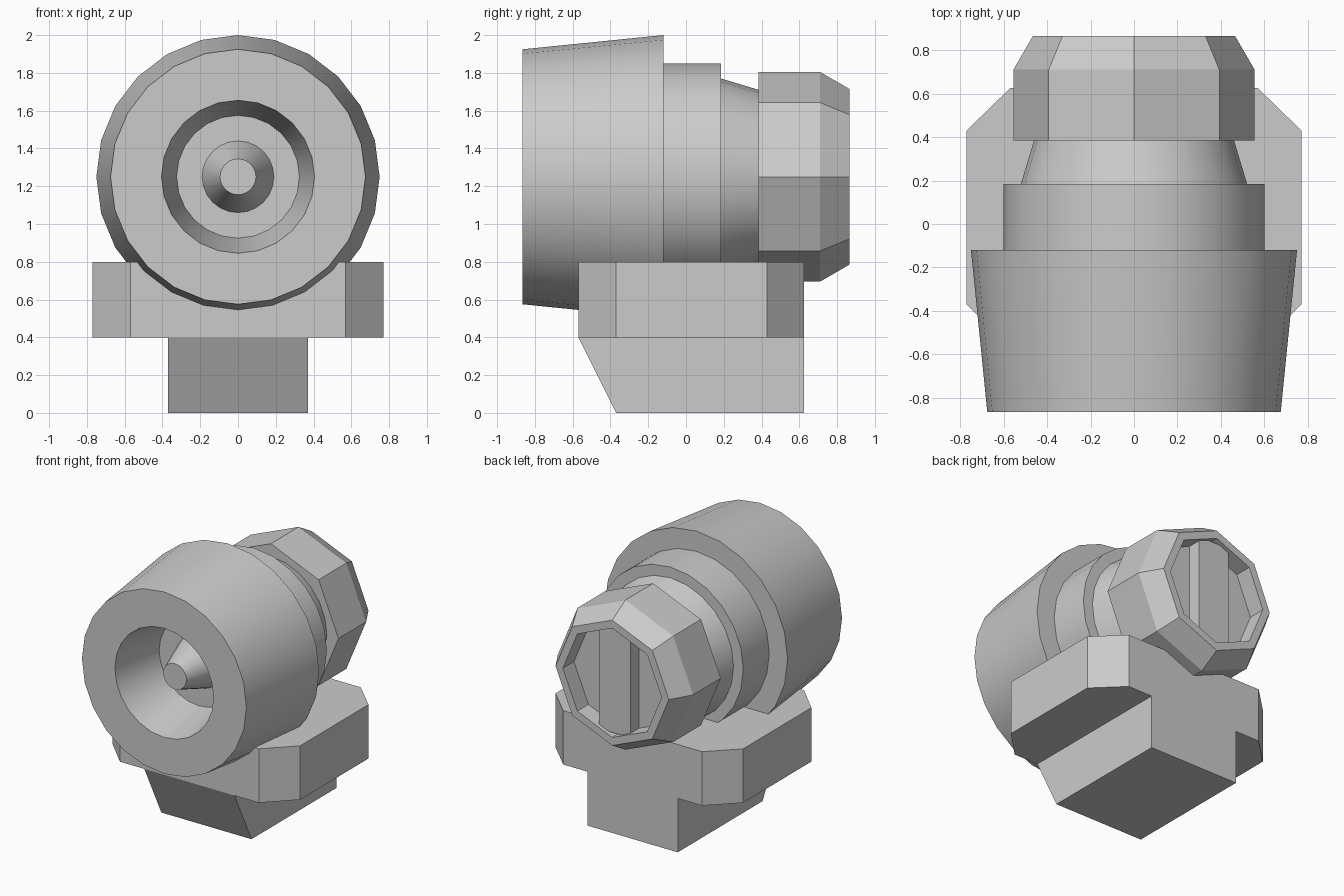
import bpy, bmesh, math
from mathutils import Vector

if "Cube" in bpy.data.objects:
    bpy.data.objects.remove(bpy.data.objects["Cube"])

AXIS_Z = 1.25


def finish(name, bm, smooth=False):
    bmesh.ops.remove_doubles(bm, verts=bm.verts, dist=1e-5)
    bmesh.ops.recalc_face_normals(bm, faces=bm.faces)
    me = bpy.data.meshes.new(name)
    bm.to_mesh(me)
    bm.free()
    ob = bpy.data.objects.new(name, me)
    bpy.context.collection.objects.link(ob)
    if smooth:
        bpy.ops.object.select_all(action='DESELECT')
        bpy.context.view_layer.objects.active = ob
        ob.select_set(True)
        bpy.ops.object.shade_smooth_by_angle(angle=math.radians(30))
    return ob


def lathe(name, profile, sides, smooth=False):
    """Revolve (radius, y) points around the y axis; both ends are capped."""
    bm = bmesh.new()
    rings = []
    for r, y in profile:
        rings.append([bm.verts.new((r * math.sin(a), y, AXIS_Z + r * math.cos(a)))
                      for a in (2 * math.pi * i / sides for i in range(sides))])
    for a, b in zip(rings, rings[1:]):
        for i in range(sides):
            j = (i + 1) % sides
            bm.faces.new((a[i], a[j], b[j], b[i]))
    bm.faces.new(rings[0])
    bm.faces.new(rings[-1])
    return finish(name, bm, smooth)


def prism(name, points, offset):
    """Extrude a planar outline along an offset."""
    bm = bmesh.new()
    face = bm.faces.new([bm.verts.new(p) for p in points])
    new = bmesh.ops.extrude_face_region(bm, geom=[face])['geom']
    bmesh.ops.translate(bm, vec=Vector(offset),
                        verts=[v for v in new if isinstance(v, bmesh.types.BMVert)])
    return finish(name, bm)


# Round housing with a tapered front bore and a pointed centre pin
lathe("housing", [(0.095, -0.74), (0.19, -0.46), (0.325, -0.46), (0.405, -0.865),
                  (0.675, -0.865), (0.75, -0.12), (0.60, -0.12), (0.60, 0.185),
                  (0.52, 0.185), (0.46, 0.385)], 24, smooth=True)

# Eight-sided rear cap with a chamfered rim and shallow recess
lathe("rear_cap", [(0.555, 0.385), (0.555, 0.71), (0.465, 0.865),
                   (0.405, 0.865), (0.405, 0.735)], 8)

# Upright bar across the recess
prism("rear_bar", [(-0.13, 0.72, 0.865), (0.13, 0.72, 0.865),
                   (0.13, 0.72, 1.635), (-0.13, 0.72, 1.635)], (0, 0.115, 0))

# Base plate with cut corners
half = [(0.57, -0.57), (0.77, -0.37), (0.77, 0.43), (0.57, 0.625)]
outline = half + [(-x, y) for x, y in reversed(half)]
prism("base_plate", [(x, y, 0.4) for x, y in outline], (0, 0, 0.4))

# Foot with a sloping front
prism("foot", [(-0.37, y, z) for y, z in
               [(-0.57, 0.4), (-0.37, 0), (0.625, 0), (0.625, 0.4)]], (0.74, 0, 0))
